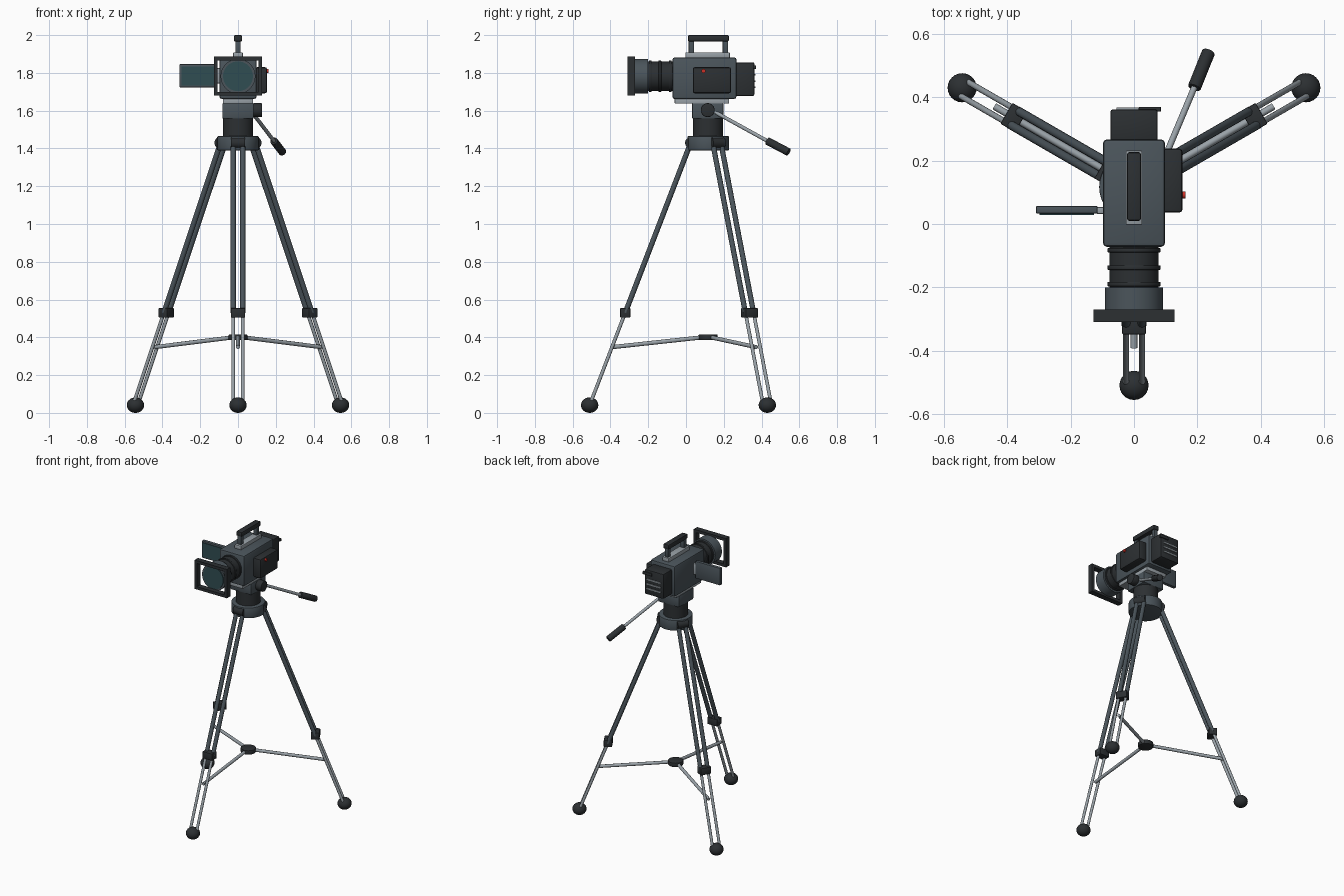
import bpy, bmesh, math
from mathutils import Vector, Matrix

if "Cube" in bpy.data.objects:
    bpy.data.objects.remove(bpy.data.objects["Cube"])


def material(name, rgb):
    m = bpy.data.materials.new(name)
    m.diffuse_color = (*rgb, 1)
    m.use_nodes = True
    m.node_tree.nodes["Principled BSDF"].inputs["Base Color"].default_value = m.diffuse_color
    return m


BODY = material("slate", (0.07, 0.09, 0.105))
DARK = material("charcoal", (0.025, 0.029, 0.032))
METAL = material("metal", (0.32, 0.36, 0.39))
GLASS = material("glass", (0.03, 0.075, 0.085))
RED = material("red", (0.6, 0.03, 0.02))


def finish(bm, name, mat):
    bmesh.ops.recalc_face_normals(bm, faces=bm.faces)
    me = bpy.data.meshes.new(name)
    bm.to_mesh(me)
    bm.free()
    for p in me.polygons:
        p.use_smooth = True
    me.set_sharp_from_angle(angle=math.radians(32))
    me.materials.append(mat)
    ob = bpy.data.objects.new(name, me)
    bpy.context.collection.objects.link(ob)
    return ob


def box(name, lo, hi, mat, bevel=0.004, turn=0.0):
    """Bevelled box between two corners, optionally turned about its own z axis."""
    lo, hi = Vector(lo), Vector(hi)
    bm = bmesh.new()
    bmesh.ops.create_cube(bm, size=1)
    bmesh.ops.scale(bm, vec=hi - lo, verts=bm.verts)
    if bevel:
        bmesh.ops.bevel(bm, geom=bm.edges[:], offset=bevel, segments=2,
                        profile=0.5, affect='EDGES')
    bmesh.ops.transform(bm, matrix=Matrix.Translation((lo + hi) / 2) @ Matrix.Rotation(turn, 4, 'Z'),
                        verts=bm.verts)
    return finish(bm, name, mat)


def rod(name, a, b, r, mat, sides=24, bevel=0.0):
    """Cylinder from point a to point b."""
    a, b = Vector(a), Vector(b)
    bm = bmesh.new()
    bmesh.ops.create_cone(bm, cap_ends=True, segments=sides, radius1=r, radius2=r,
                          depth=(b - a).length)
    if bevel:
        caps = {e for f in bm.faces if len(f.verts) > 4 for e in f.edges}
        bmesh.ops.bevel(bm, geom=list(caps), offset=bevel, segments=2,
                        profile=0.5, affect='EDGES')
    rot = (b - a).to_track_quat('Z', 'Y').to_matrix().to_4x4()
    bmesh.ops.transform(bm, matrix=Matrix.Translation((a + b) / 2) @ rot, verts=bm.verts)
    return finish(bm, name, mat)


CY = 0.117                      # tripod axis in y
FOOT_R, FOOT_Z = 0.627, 0.041
TOP_R, TOP_Z = 0.092, 1.43


def leg_radius(z):
    return TOP_R + (FOOT_R - TOP_R) * (TOP_Z - z) / (TOP_Z - FOOT_Z)


# Tripod legs
for label, deg in (("front", -90), ("right", 30), ("left", 150)):
    t = math.radians(deg)
    out, side = Vector((math.cos(t), math.sin(t), 0)), Vector((-math.sin(t), math.cos(t), 0))

    def at(z, s=0.0):
        return Vector((0, CY, z)) + out * leg_radius(z) + side * s

    for i, s in enumerate((-0.025, 0.025)):
        rod(f"{label}_leg_upper_tube_{i}", at(1.43, s), at(0.53, s), 0.014, BODY, 16)
        rod(f"{label}_leg_lower_tube_{i}", at(0.53, s), at(0.05, s), 0.0095, METAL, 16)
    c = at(0.53)
    box(f"{label}_leg_clamp", c - Vector((0.027, 0.038, 0.025)),
        c + Vector((0.027, 0.038, 0.025)), DARK, 0.004, t)
    rod(f"{label}_leg_hinge", at(1.43, -0.038), at(1.43, 0.038), 0.03, DARK, 20)
    rod(f"{label}_spreader_arm", Vector((0, CY, 0.40)) + out * 0.03, at(0.348), 0.011, METAL, 12)
    bm = bmesh.new()
    bmesh.ops.create_uvsphere(bm, u_segments=24, v_segments=14, radius=0.046)
    bmesh.ops.scale(bm, vec=(1, 1, 0.041 / 0.046), verts=bm.verts)
    bmesh.ops.translate(bm, vec=at(FOOT_Z), verts=bm.verts)
    finish(bm, f"{label}_foot", DARK)

# Spreader hub, collar and fluid head
rod("spreader_hub", (0, CY, 0.385), (0, CY, 0.415), 0.05, DARK, 24, 0.004)
rod("tripod_collar", (0, CY, 1.39), (0, CY, 1.465), 0.11, BODY, 40, 0.004)
rod("pan_base", (0, CY, 1.46), (0, CY, 1.56), 0.08, DARK, 40)
box("tilt_block", (-0.083, 0.032, 1.558), (0.083, 0.198, 1.64), BODY, 0.006)
box("release_plate", (-0.08, -0.06, 1.637), (0.08, 0.228, 1.668), METAL)
rod("tilt_knob", (0.08, 0.115, 1.603), (0.128, 0.115, 1.603), 0.037, DARK, 24, 0.005)

# Pan handle
p0, p1, p2 = Vector((0.07, 0.145, 1.597)), Vector((0.19, 0.43, 1.44)), Vector((0.236, 0.544, 1.38))
rod("pan_handle_rod", p0, p1, 0.01, METAL, 16)
rod("pan_handle_grip", p1, p2, 0.021, DARK, 20, 0.004)

# Camera body, rear pack and side module
box("camera_body", (-0.098, -0.072, 1.662), (0.098, 0.267, 1.882), BODY, 0.012)
box("rear_pack", (-0.075, 0.255, 1.678), (0.075, 0.362, 1.856), DARK, 0.008)
for i, z in enumerate((1.79, 1.757, 1.724)):
    box(f"rear_vent_{i}", (-0.055, 0.355, z - 0.004), (0.055, 0.368, z + 0.004), METAL, 0)
box("rear_latch", (0.015, 0.355, 1.82), (0.085, 0.37, 1.84), DARK, 0.002)
box("side_module", (0.09, 0.036, 1.692), (0.153, 0.238, 1.83), DARK, 0.01)
rod("record_button", (0.148, 0.092, 1.81), (0.162, 0.092, 1.81), 0.011, RED, 16)

# Fold-out screen
box("screen_hinge", (-0.12, 0.032, 1.745), (-0.09, 0.054, 1.825), METAL)
box("screen_panel", (-0.31, 0.033, 1.723), (-0.115, 0.057, 1.846), BODY)
box("screen_glass", (-0.299, 0.028, 1.734), (-0.126, 0.036, 1.835), GLASS, 0)

# Carry handle
box("handle_base", (-0.026, -0.003, 1.878), (0.026, 0.232, 1.908), METAL)
for i, y in enumerate((0.028, 0.208)):
    box(f"handle_post_{i}", (-0.014, y - 0.014, 1.9), (0.014, y + 0.014, 1.975), BODY, 0.003)
box("handle_grip", (-0.022, 0.01, 1.966), (0.022, 0.227, 2.0), DARK, 0.007)

# Lens
LZ = 1.782
rod("lens_barrel", (0, -0.06, LZ), (0, -0.205, LZ), 0.078, DARK, 48)
for i, y in enumerate((-0.083, -0.138, -0.19)):
    rod(f"lens_ring_{i}", (0, y - 0.007, LZ), (0, y + 0.007, LZ), 0.084, DARK, 48, 0.003)
rod("lens_front", (0, -0.2, LZ), (0, -0.275, LZ), 0.092, BODY, 48)
rod("lens_glass", (0, -0.27, LZ), (0, -0.281, LZ), 0.079, GLASS, 48)

# Square hood frame
z0, z1, w, yf, yb = 1.68, 1.886, 0.02, -0.309, -0.27
for s, label in ((-1, "left"), (1, "right")):
    xs = sorted((s * 0.128, s * (0.128 - w)))
    box(f"hood_{label}_bar", (xs[0], yf, z0), (xs[1], yb, z1), DARK, 0)
for label, z in (("bottom", z0), ("top", z1 - w)):
    box(f"hood_{label}_bar", (w - 0.128, yf, z), (0.128 - w, yb, z + w), DARK, 0)
